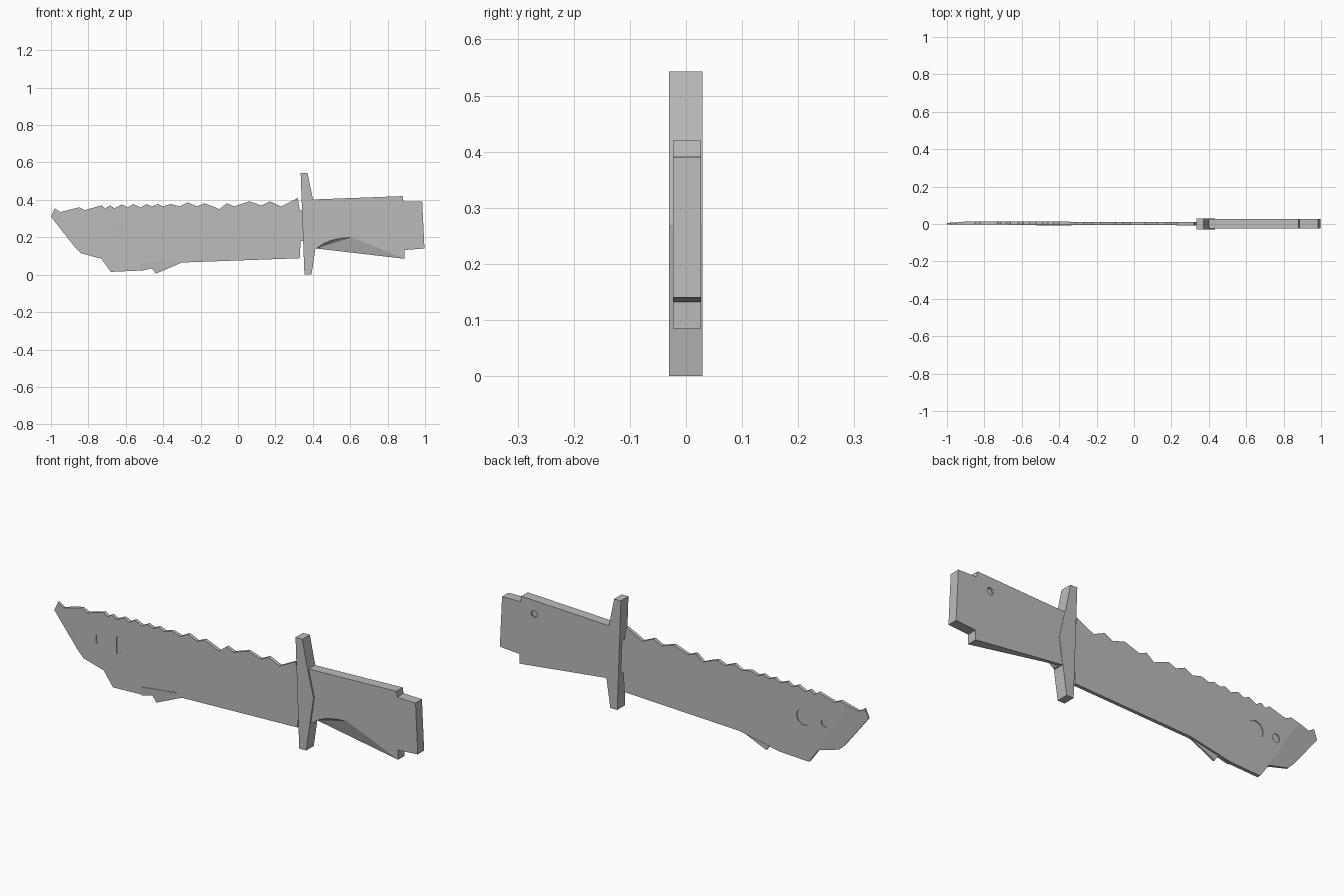
import bpy, bmesh, math
from mathutils import Vector

cube = bpy.data.objects.get("Cube")
if cube:
    bpy.data.objects.remove(cube, do_unlink=True)

GREY = (0.5, 0.5, 0.5, 1)
mat = bpy.data.materials.new("plain grey")
mat.use_nodes = True
mat.diffuse_color = GREY
mat.node_tree.nodes["Principled BSDF"].inputs["Base Color"].default_value = GREY


def finish(bm, name):
    bmesh.ops.recalc_face_normals(bm, faces=bm.faces)
    mesh = bpy.data.meshes.new(name)
    bm.to_mesh(mesh)
    bm.free()
    mesh.materials.append(mat)
    obj = bpy.data.objects.new(name, mesh)
    bpy.context.collection.objects.link(obj)
    return obj


def slab(outline, front, back):
    """Extrude an x-z outline from y = front to y = back."""
    bm = bmesh.new()
    face = bm.faces.new([bm.verts.new((x, front, z)) for x, z in outline])
    moved = bmesh.ops.extrude_face_region(bm, geom=[face])["geom"]
    for v in moved:
        if isinstance(v, bmesh.types.BMVert):
            v.co.y = back
    return bm


def disc(x, z, r, turn, steps=20):
    """Points of a full circle or, for half a turn, its right half."""
    count = steps if turn > 6 else steps + 1
    return [(x + r * math.cos(-math.pi / 2 + turn * i / steps),
             z + r * math.sin(-math.pi / 2 + turn * i / steps)) for i in range(count)]


def recess(obj, outline, front, back):
    cutter = finish(slab(outline, front, back), obj.name + "_cutter")
    cutter.hide_render = True
    cutter.hide_viewport = True
    mod = obj.modifiers.new("recess", "BOOLEAN")
    mod.operation = "DIFFERENCE"
    mod.solver = "EXACT"
    mod.object = cutter


# Blade: worn saw-tooth spine, stepped belly and short tang
belly = [(.33, .088), (-.30, .065), (-.52, .022), (-.68, .015), (-.73, .085),
         (-.84, .115), (-.87, .145), (-1, .31), (-.98, .355)]
spine = [(-.95, .335), (-.85, .36), (-.82, .345), (-.73, .37), (-.71, .355),
         (-.685, .37), (-.66, .355), (-.62, .375), (-.59, .36), (-.56, .377),
         (-.52, .36), (-.49, .377), (-.46, .365), (-.43, .378), (-.40, .365),
         (-.36, .378), (-.31, .365), (-.27, .387), (-.22, .365), (-.18, .382),
         (-.135, .365), (-.10, .35), (-.06, .382), (-.02, .365), (.06, .392),
         (.125, .37), (.17, .392), (.23, .365), (.32, .41)]
tang = [(.33, .345), (.36, .34), (.36, .18), (.335, .18)]
bm = slab(belly + spine + tang, -.006, .011)

# Ground facet on the back of the tip
corner = Vector((-.68, 0, .015))
slope = Vector((-.844, 0, -.536))
back = [f for f in bm.faces if all(v.co.y > .01 for v in f.verts)]
geom = back + list({e for f in back for e in f.edges}) + list({v for f in back for v in f.verts})
bmesh.ops.bisect_plane(bm, geom=geom, plane_co=corner, plane_no=slope)
for v in bm.verts:
    d = (v.co - corner).dot(slope)
    if v.co.y > .01 and d > 0:
        v.co.y -= .09 * d
    v.co.y -= .003 * v.co.x
blade = finish(bm, "blade")
for x, r in ((-.655, .042), (-.767, .02)):
    recess(blade, disc(x, .23, r, math.tau), .009, .05)
    recess(blade, disc(x - .005, .23, r, math.pi), -.05, -.001)

# Chipped tab under the blade, tapering towards the guard
bm = slab([(-.30, .065), (-.34, .082), (-.52, .06), (-.52, .02), (-.46, .034), (-.44, .005)],
          -.008, .003)
for v in bm.verts:
    if v.co.x > -.35 and v.co.y < 0 and v.co.z < .07:
        v.co.y = 0
finish(bm, "blade_tab")

# Guard
finish(slab([(.335, .543), (.372, .543), (.395, .43), (.433, .27), (.393, 0), (.355, 0)],
            -.03, .029), "guard")

# Handle: stepped pommel end and a scooped finger groove on the front
arc = [(.42, .14), (.46, .168), (.50, .184), (.55, .195), (.61, .2)]
back_line = [(.89, .085), (.89, .132), (.997, .14), (.985, .39), (.885, .392),
             (.88, .42), (.40, .402), (.40, .142)]
BACK, FRONT, GROOVE = .027, -.023, .015
bm = bmesh.new()
front = [bm.verts.new((x, FRONT, z)) for x, z in back_line]
rear = [bm.verts.new((x, BACK, z)) for x, z in back_line]
crest = [bm.verts.new((x, FRONT, z)) for x, z in arc]
low = bm.verts.new((.42, GROOVE, .14))
bm.faces.new(front + crest)
heel = bm.verts.new((.42, BACK, .14))
bm.faces.new(rear + [heel])
for i in range(len(front) - 1):
    bm.faces.new((front[i], front[i + 1], rear[i + 1], rear[i]))
for a, b in zip(crest, crest[1:]):
    bm.faces.new((a, b, low))
bm.faces.new((crest[-1], front[0], low))
bm.faces.new((front[0], rear[0], heel, low))
bm.faces.new((front[-1], crest[0], low, heel, rear[-1]))
handle = finish(bm, "handle")
recess(handle, disc(.81, .35, .018, math.tau, 8), .018, .06)
